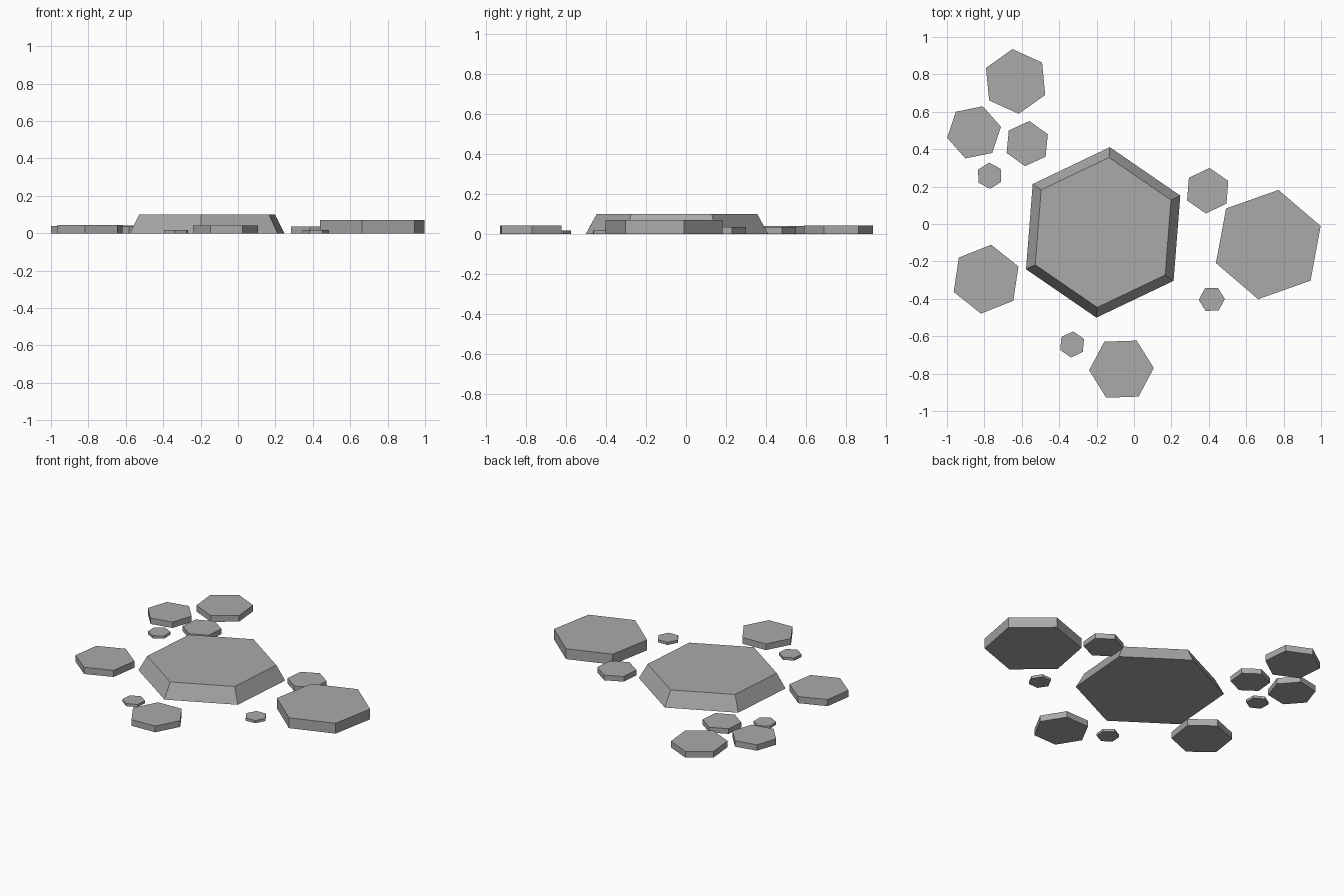
import bpy
import bmesh
from math import radians

old = bpy.data.objects.get("Cube")
if old:
    bpy.data.objects.remove(old, do_unlink=True)

# Single flat stone colour
stone = bpy.data.materials.new("stone_grey")
stone.use_nodes = True
colour = (0.40, 0.40, 0.40, 1)
stone.diffuse_color = colour
stone.node_tree.nodes["Principled BSDF"].inputs["Base Color"].default_value = colour


def hex_slab(name, x, y, radius, angle, height, top_radius=None):
    """Six-sided slab resting on the ground, with a corner pointing along angle."""
    bm = bmesh.new()
    bmesh.ops.create_cone(bm, cap_ends=True, segments=6, radius1=radius,
                          radius2=top_radius or radius, depth=height)
    # Put one corner on +x so that the turn below is measured from there
    corner = max(bm.verts, key=lambda v: (round(v.co.x, 4), -v.co.z)).co
    turn = radians(0 if abs(corner.y) < 1e-4 else 30)
    bmesh.ops.translate(bm, verts=bm.verts, vec=(0, 0, height / 2))
    mesh = bpy.data.meshes.new(name)
    bm.to_mesh(mesh)
    bm.free()
    mesh.materials.append(stone)
    slab = bpy.data.objects.new(name, mesh)
    slab.location = (x, y, 0)
    slab.rotation_euler.z = radians(angle) + turn
    bpy.context.collection.objects.link(slab)


# Central platform with sloped sides
hex_slab("central_platform", -0.165, -0.045, 0.457, 25.5, 0.10, top_radius=0.402)

# Large and medium stepping slabs
hex_slab("large_left_slab", 0.718, -0.11, 0.297, 19.5, 0.07)
hex_slab("right_slab", -0.791, -0.295, 0.186, 21.5, 0.045)
hex_slab("back_slab", -0.633, 0.762, 0.174, 35.5, 0.042)
hex_slab("front_slab", -0.067, -0.776, 0.173, 2, 0.042)
hex_slab("back_right_slab", -0.855, 0.49, 0.147, 11.5, 0.04)

# Small slabs
hex_slab("small_left_slab", 0.394, 0.178, 0.122, 25.5, 0.035)
hex_slab("small_back_slab", -0.571, 0.43, 0.121, 24.5, 0.035)

# Pebbles
for name, x, y, angle in (("back_pebble", -0.772, 0.258, 32),
                          ("left_pebble", 0.416, -0.403, 2),
                          ("front_pebble", -0.331, -0.644, 25)):
    hex_slab(name, x, y, 0.07, angle, 0.018)
